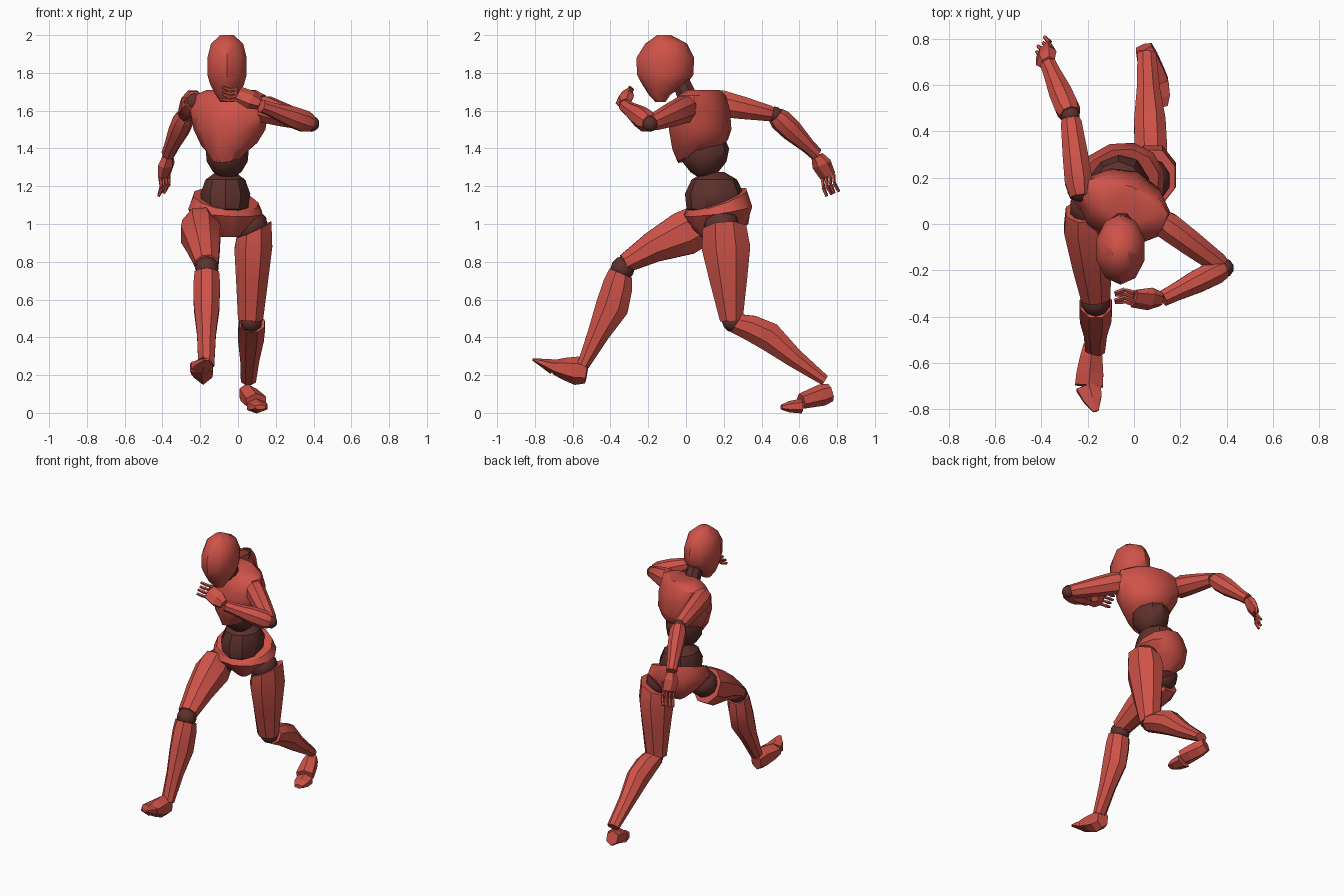
import bpy, bmesh, math
from mathutils import Vector as V


def material(name, col):
    m = bpy.data.materials.new(name)
    m.diffuse_color = (*col, 1)
    return m


RED = material("red_shell", (0.62, 0.085, 0.065))
DARK = material("dark_joint", (0.11, 0.03, 0.025))
X = (1, 0, 0)


def finish(name, bm, mat, angle):
    bmesh.ops.recalc_face_normals(bm, faces=bm.faces[:])
    me = bpy.data.meshes.new(name)
    bm.to_mesh(me)
    bm.free()
    me.materials.append(mat)
    ob = bpy.data.objects.new(name, me)
    bpy.context.collection.objects.link(ob)
    if angle:
        bpy.ops.object.select_all(action='DESELECT')
        ob.select_set(True)
        bpy.context.view_layer.objects.active = ob
        bpy.ops.object.shade_smooth_by_angle(angle=math.radians(angle))


def rings(bm, a, b, rows, side, n):
    """Loft from a to b; row = t, half width, half depth, depth shift, depth tilt, width tilt."""
    a, b = V(a), V(b)
    w = (b - a).normalized()
    u = V(side)
    u = (u - w * u.dot(w)).normalized()
    v = w.cross(u)
    k = 1 / math.cos(math.pi / n)
    prev = None
    for row in rows:
        t, ru, rv, dv, tv, tu = (tuple(row) + (0, 0, 0))[:6]
        ring = []
        for i in range(n):
            q = 2 * math.pi * (i + 0.5) / n
            c, s = math.cos(q) * k, math.sin(q) * k
            ring.append(bm.verts.new(a.lerp(b, t) + u * ru * c + v * (rv * s + dv)
                                     + w * (tv * s + tu * c)))
        if prev is None:
            bm.faces.new(ring)
        else:
            for i in range(n):
                j = (i + 1) % n
                bm.faces.new((prev[i], prev[j], ring[j], ring[i]))
        prev = ring
    bm.faces.new(prev)


def loft(name, a, b, rows, side=X, mat=RED, n=8, angle=32):
    bm = bmesh.new()
    rings(bm, a, b, rows, side, n)
    finish(name, bm, mat, angle)


def by_height(name, c, rows, side=X, mat=RED, n=8, angle=32):
    """Loft down a vertical axis, rows given by height z."""
    loft(name, (*c, 1), (*c, 0), [(1 - r[0], *r[1:]) for r in rows], side, mat, n, angle)


def joint(name, c, r):
    bm = bmesh.new()
    bmesh.ops.create_icosphere(bm, subdivisions=2, radius=r)
    bmesh.ops.translate(bm, verts=bm.verts[:], vec=c)
    finish(name, bm, DARK, 30)


# Head and neck
by_height("head", (-0.058, -0.11), [
    (2.0, .035, .035, .006), (1.955, .085, .105, -.005), (1.88, .104, .145, 0),
    (1.79, .104, .142, 0), (1.74, .09, .112, .005), (1.685, .062, .055, .03),
    (1.645, .035, .025, .025)], n=10, angle=40)
loft("neck", (-.055, -.03, 1.76), (-.05, .03, 1.62), [(0, .045, .045), (1, .055, .055)], mat=DARK)

# Torso, chest turned one way and pelvis the other
by_height("chest", (-.045, .075), [
    (1.71, .13, .07, -.02), (1.68, .19, .105, -.01), (1.60, .205, .14, 0),
    (1.50, .185, .155, 0), (1.42, .14, .145, 0, .03), (1.37, .085, .12, 0, .045)],
    side=(.92, -.38, 0), n=10, angle=40)
by_height("upper_abdomen", (-.057, .097), [
    (1.46, .09, .10), (1.40, .115, .125), (1.33, .108, .112), (1.275, .075, .07),
    (1.25, .04, .035)], mat=DARK, n=10)
by_height("lower_abdomen", (-.067, .15), [
    (1.275, .05, .05), (1.235, .105, .115), (1.16, .132, .148), (1.08, .12, .14),
    (1.03, .08, .09)], mat=DARK, n=10)
by_height("pelvis", (-.065, .165), [
    (1.13, .175, .15, 0, .06), (1.07, .20, .172, -.005, .03), (1.0, .13, .16, -.01),
    (.93, .05, .09, 0)], side=(.87, .49, 0), n=12, angle=40)

# Forward right leg
joint("right_hip", (-.185, .07, 1.0), .095)
loft("right_thigh", (-.205, .06, .985), (-.165, -.325, .79), [
    (0, .09, .112), (.18, .105, .118), (.6, .085, .082, .01), (1, .062, .05)])
joint("right_knee", (-.165, -.335, .765), .065)
loft("right_shin", (-.165, -.345, .74), (-.168, -.545, .25), [
    (0, .065, .065), (.12, .07, .08, -.01), (.35, .068, .088, -.025), (.65, .05, .058, -.012),
    (1, .042, .032)])
loft("right_foot", (-.18, -.525, .215), (-.195, -.70, .243), [
    (0, .038, .052), (.3, .048, .066), (.7, .058, .05), (1, .06, .033)], n=6, angle=0)
loft("right_toes", (-.195, -.705, .245), (-.165, -.81, .283), [
    (0, .055, .035), (.5, .04, .02), (1, .012, .006)], n=6, angle=0)

# Trailing left leg
joint("left_hip", (.065, .19, .99), .095)
loft("left_thigh", (.085, .205, .97), (.066, .24, .49), [
    (0, .09, .115, 0, 0, -.045), (.2, .10, .128, 0, 0, -.01), (.55, .085, .10),
    (1, .066, .06)])
joint("left_knee", (.07, .25, .485), .06)
loft("left_shin", (.075, .265, .475), (.055, .735, .172), [
    (0, .066, .055), (.12, .07, .068, -.02), (.33, .068, .076, -.035), (.65, .05, .05, -.012),
    (1, .04, .028)])
loft("left_foot", (.042, .765, .108), (.095, .61, .062), [
    (0, .036, .042), (.3, .045, .05), (.7, .052, .042), (1, .055, .036)], n=6, angle=0)
loft("left_toes", (.098, .61, .036), (.118, .505, .03), [
    (0, .052, .034), (.6, .046, .026), (1, .028, .012)], n=6, angle=0)

# Arms: shoulder, elbow, wrist
ARMS = {
    "right": ((-.235, .15, 1.645), (-.275, .47, 1.58), (-.37, .69, 1.37)),
    "left": ((.12, .01, 1.615), (.39, -.19, 1.53), (.125, -.322, 1.625)),
}
for s, (sh, el, wr) in ARMS.items():
    sh, el, wr = V(sh), V(el), V(wr)
    up = (0, 0, 1)
    joint(s + "_shoulder", sh, .055)
    loft(s + "_upper_arm", sh, el, [
        (-.1, .05, .045), (.1, .07, .06), (.45, .06, .055), (.9, .042, .045), (.97, .035, .035)], up)
    joint(s + "_elbow", el, .042)
    loft(s + "_forearm", el.lerp(wr, .02), wr, [
        (0, .045, .042), (.12, .056, .052), (.4, .054, .05), (.8, .036, .038), (1, .033, .034)], up)

# Hands: palm plus four bent fingers and a thumb
HANDS = {
    "right": ((-.372, .695, 1.36), (-.39, .75, 1.255), (-.40, .775, 1.155), (.55, .75, .3)),
    "left": ((.115, -.325, 1.635), (.0, -.322, 1.69), (-.085, -.315, 1.69), (0, .65, .75)),
}
for s, (wr, kn, tip, spread) in HANDS.items():
    wr, kn, tip, spread = V(wr), V(kn), V(tip), V(spread).normalized()
    loft(s + "_palm", wr, kn, [(0, .03, .026), (.4, .05, .034), (1, .045, .018)], spread, n=6, angle=0)
    bm = bmesh.new()
    for i in range(4):
        off = spread * (i - 1.5) * .025
        curl = (tip - kn).cross(spread).normalized() * .012
        pts = [kn + off, kn.lerp(tip, .5) + off + curl, tip + off - curl * (i % 2)]
        for p, q in zip(pts, pts[1:]):
            rings(bm, p, q, [(0, .009, .009), (.92, .007, .007)], spread, 5)
    base = wr.lerp(kn, .5) + spread * .04
    rings(bm, base, base.lerp(tip, .5) + spread * .015, [(0, .013, .013), (1, .007, .007)], spread, 5)
    finish(s + "_fingers", bm, RED, 0)
